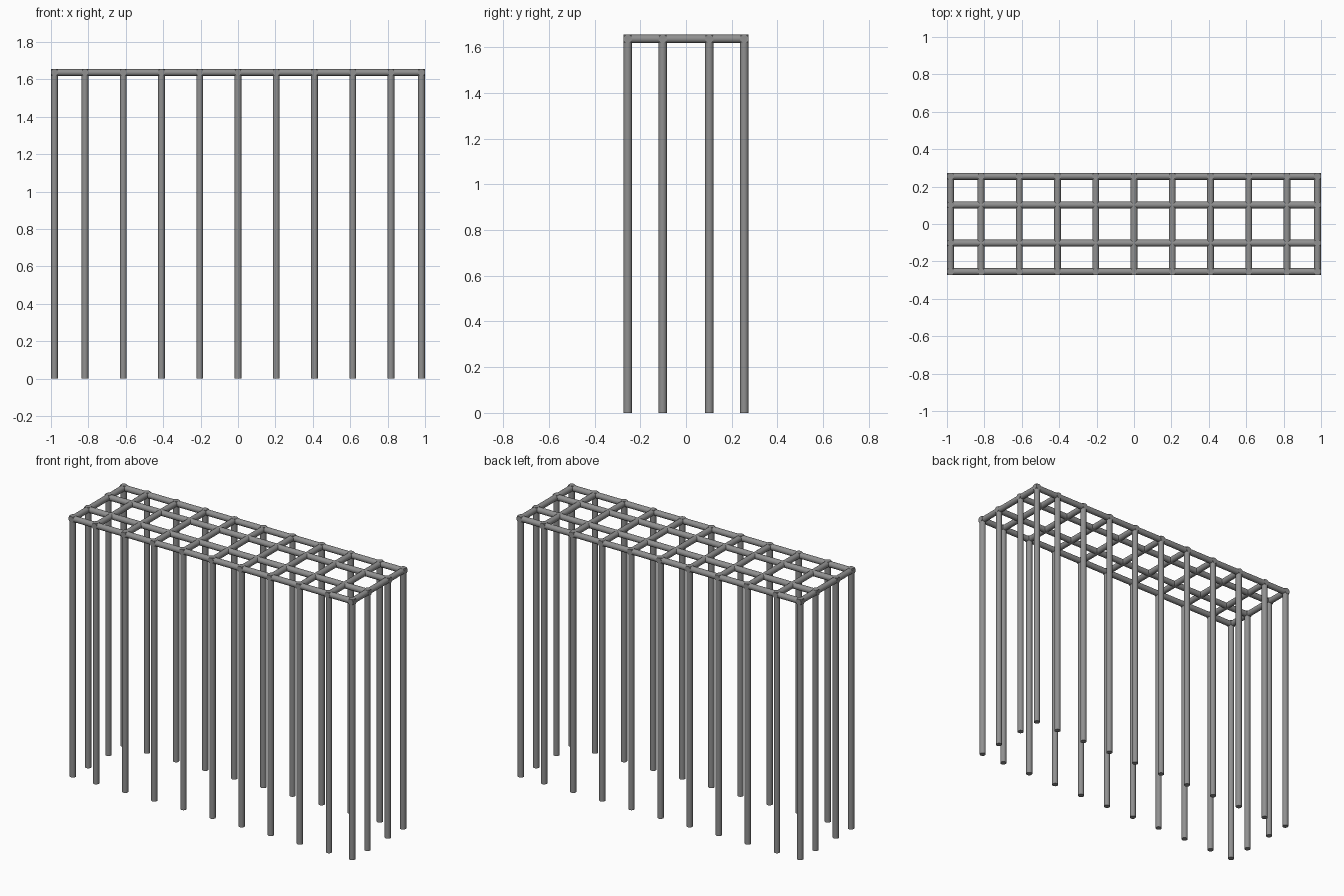
import bpy
from mathutils import Vector

if "Cube" in bpy.data.objects:
    bpy.data.objects.remove(bpy.data.objects["Cube"], do_unlink=True)

R = 0.0185                      # tube radius
TOP = 1.655                     # overall height
XS = [-0.981, -0.818] + [0.2045 * i for i in range(-3, 4)] + [0.818, 0.981]
YS = [-0.255, -0.102, 0.102, 0.255]
X_END, Y_END = XS[-1] + R, YS[-1] + R
RAIL_Z = TOP - R

steel = bpy.data.materials.new("steel grey")
steel.use_nodes = True
colour = (0.28, 0.28, 0.28, 1)
steel.diffuse_color = colour
steel.node_tree.nodes["Principled BSDF"].inputs["Base Color"].default_value = colour


def tube(name, start, end):
    """Capped round tube between two points."""
    a, b = Vector(start), Vector(end)
    bpy.ops.mesh.primitive_cylinder_add(
        vertices=24, radius=R, depth=(b - a).length, location=(a + b) / 2,
        rotation=(b - a).to_track_quat("Z", "Y").to_euler())
    obj = bpy.context.object
    obj.name = name
    obj.data.materials.append(steel)
    bpy.ops.object.shade_smooth_by_angle()


# Long rails
for y in YS:
    tube("long_rail", (-X_END, y, RAIL_Z), (X_END, y, RAIL_Z))

# Cross rails
for x in XS:
    tube("cross_rail", (x, -Y_END, RAIL_Z), (x, Y_END, RAIL_Z))

# Posts around the perimeter only
for x in XS:
    for y in YS:
        if x in (XS[0], XS[-1]) or y in (YS[0], YS[-1]):
            tube("post", (x, y, 0), (x, y, TOP))
